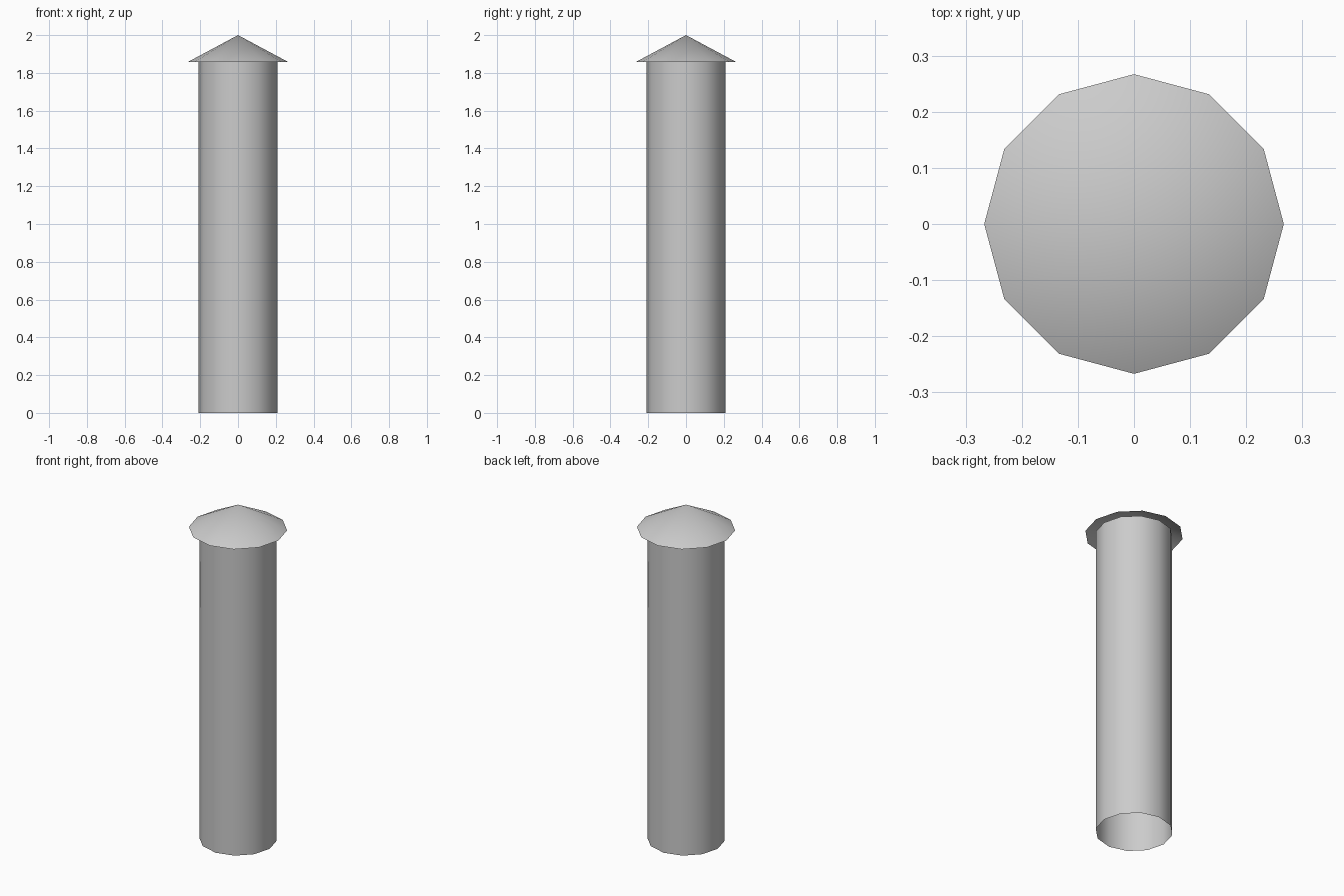
import bpy
import math

if "Cube" in bpy.data.objects:
    bpy.data.objects.remove(bpy.data.objects["Cube"])

SIDES = 12
RIM_Z = 1.857


def open_tube(name, z0, z1, r0, r1):
    """Twelve-sided open tube or cone, with corners on the x and y axes."""
    bpy.ops.mesh.primitive_cone_add(
        vertices=SIDES, radius1=r0, radius2=r1, depth=z1 - z0,
        end_fill_type='NOTHING', location=(0, 0, (z0 + z1) / 2))
    obj = bpy.context.object
    obj.name = name
    bpy.ops.object.shade_smooth_by_angle(angle=math.radians(40))
    return obj


# Hollow pipe, open at the bottom
open_tube("pipe", 0, RIM_Z, 0.21, 0.21)

# Conical rain cap overhanging the pipe
open_tube("rain_cap", RIM_Z, 2.0, 0.267, 0.0)
